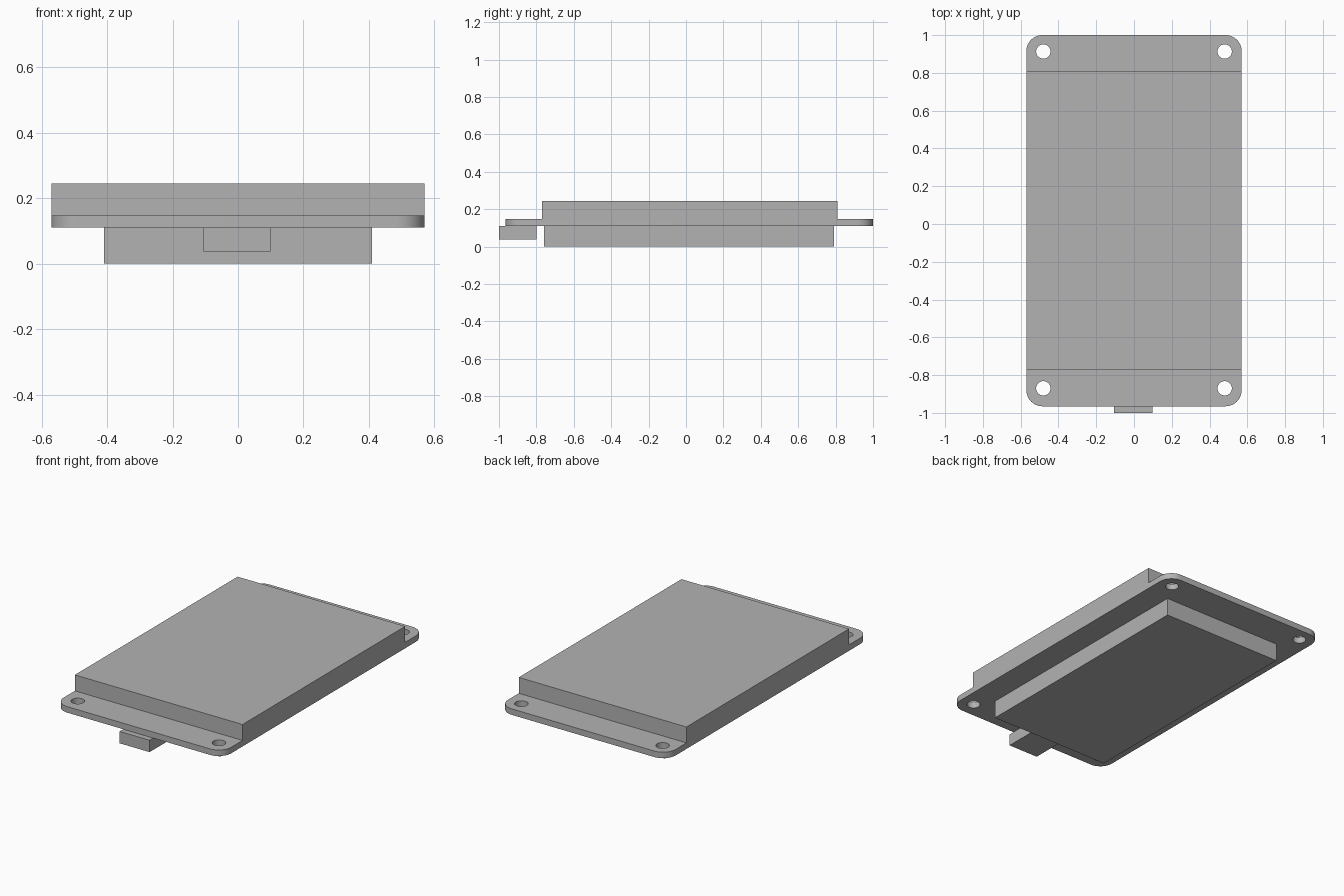
import bpy, bmesh, math
from mathutils import Matrix, Vector

if "Cube" in bpy.data.objects:
    bpy.data.objects.remove(bpy.data.objects["Cube"], do_unlink=True)

grey = bpy.data.materials.new("plain grey")
grey.use_nodes = True
grey.diffuse_color = (0.45, 0.45, 0.45, 1)
grey.node_tree.nodes["Principled BSDF"].inputs["Base Color"].default_value = (0.45, 0.45, 0.45, 1)


def make_object(name, bm):
    mesh = bpy.data.meshes.new(name)
    bm.to_mesh(mesh)
    bm.free()
    mesh.materials.append(grey)
    obj = bpy.data.objects.new(name, mesh)
    bpy.context.collection.objects.link(obj)
    return obj


def box(name, low, high, corner=0):
    """Box between two corners, with optional rounded vertical edges."""
    low, high = Vector(low), Vector(high)
    bm = bmesh.new()
    bmesh.ops.create_cube(bm, size=1, matrix=Matrix.Translation((low + high) / 2)
                          @ Matrix.Diagonal((*(high - low), 1)))
    if corner:
        upright = [e for e in bm.edges
                   if abs(e.verts[0].co.z - e.verts[1].co.z) > 0.01]
        bmesh.ops.bevel(bm, geom=upright, offset=corner, segments=10,
                        profile=0.5, affect='EDGES')
    return make_object(name, bm)


# Display block, underside housing and front connector
box("display_block", (-0.57, -0.77, 0.147), (0.57, 0.81, 0.245))
box("rear_housing", (-0.41, -0.76, 0), (0.41, 0.79, 0.11))
box("front_connector", (-0.105, -1, 0.037), (0.099, -0.8, 0.11))

# Mounting plate with rounded corners
plate = box("mounting_plate", (-0.57, -0.965, 0.11), (0.57, 1, 0.147), corner=0.085)

# Four screw holes drilled through the plate
bm = bmesh.new()
for x in (-0.48, 0.48):
    for y in (-0.87, 0.913):
        bmesh.ops.create_cone(bm, cap_ends=True, segments=40, radius1=0.038,
                              radius2=0.038, depth=0.2,
                              matrix=Matrix.Translation((x, y, 0.13)))
drill = make_object("screw_hole_cutter", bm)
drill.hide_render = True
cut = plate.modifiers.new("screw_holes", 'BOOLEAN')
cut.operation = 'DIFFERENCE'
cut.solver = 'EXACT'
cut.object = drill
bpy.ops.object.select_all(action='DESELECT')
bpy.context.view_layer.objects.active = plate
plate.select_set(True)
bpy.ops.object.modifier_apply(modifier=cut.name)
bpy.data.objects.remove(drill, do_unlink=True)
bpy.ops.object.shade_smooth_by_angle(angle=math.radians(30))
